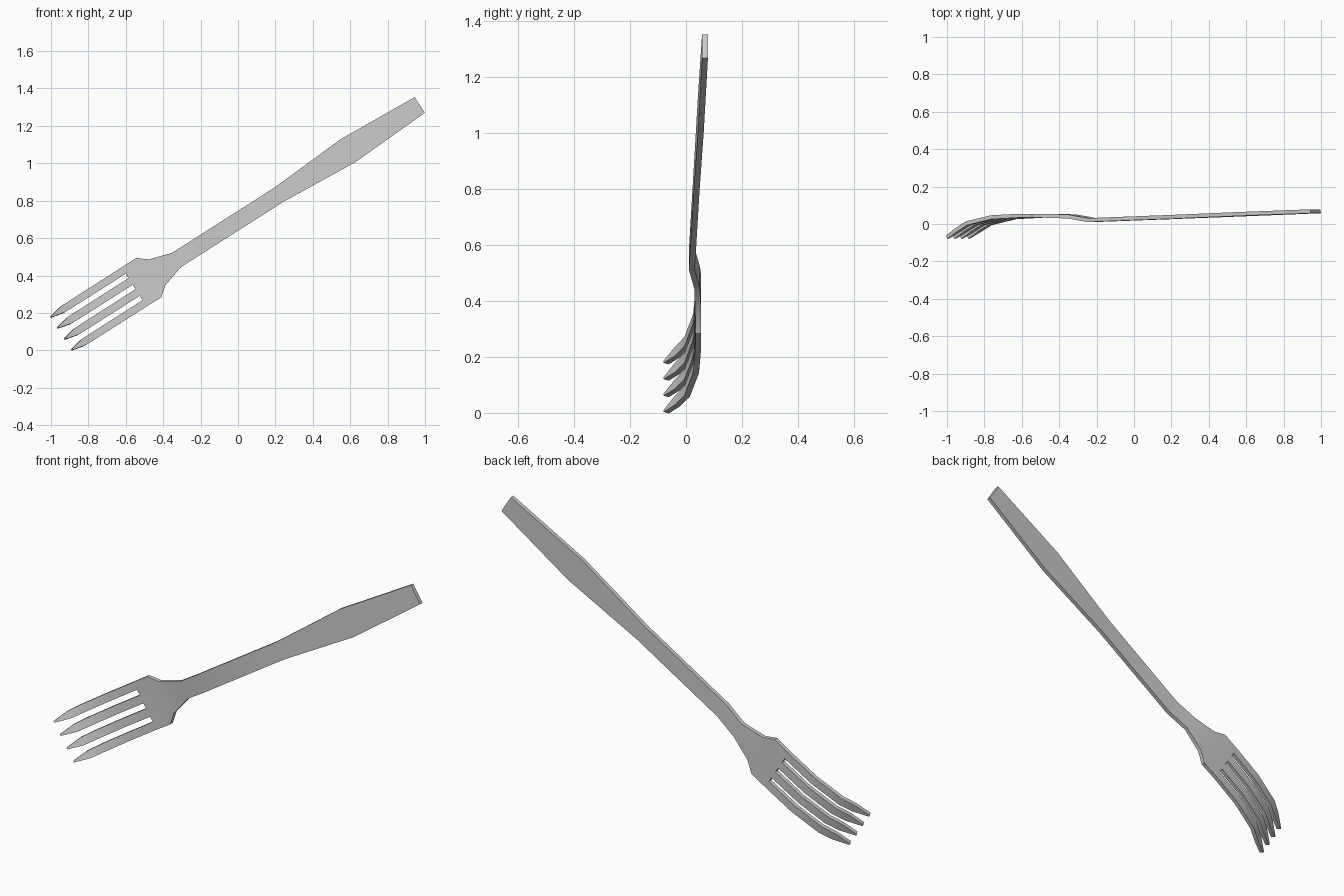
import bpy, bmesh
from math import cos, sin, radians

if "Cube" in bpy.data.objects:
    bpy.data.objects.remove(bpy.data.objects["Cube"])

ANGLE = radians(32.5)
COLS = [-0.124, -0.084, -0.056, -0.014, 0.014, 0.056, 0.084, 0.124]  # tine edges across the head


def place(s, t, y):
    """Along-fork distance s, across distance t, depth y -> world position."""
    return (-0.943 + s * cos(ANGLE) - t * sin(ANGLE), y,
            0.092 + s * sin(ANGLE) + t * cos(ANGLE))


# head and handle stations: distance, half width, depth
BODY = [(0.46, 0.124, 0.044), (0.552, 0.125, 0.044), (0.605, 0.082, 0.044),
        (0.727, 0.045, 0.040), (0.85, 0.045, 0.021), (1.38, 0.045, 0.038),
        (1.815, 0.073, 0.053), (2.27, 0.050, 0.068)]
# tine stations from root to tip: distance, half-width factor, depth
TINE = [(0.29, 1.0, 0.036), (0.135, 1.0, 0.004), (0.07, 0.95, -0.031), (0.0, 0.2, -0.071)]

bm = bmesh.new()

# head and handle sheet
rows = [[bm.verts.new(place(s, c / 0.124 * w, y)) for c in COLS] for s, w, y in BODY]
for a, b in zip(rows, rows[1:]):
    for i in range(len(COLS) - 1):
        bm.faces.new((a[i], b[i], b[i + 1], a[i + 1]))

# four curved, pointed tines
for k in range(0, 8, 2):
    mid, half = (COLS[k] + COLS[k + 1]) / 2, (COLS[k + 1] - COLS[k]) / 2
    prev = rows[0][k:k + 2]
    for s, f, y in TINE:
        cur = [bm.verts.new(place(s, mid + d * half * f, y)) for d in (-1, 1)]
        bm.faces.new((cur[0], prev[0], prev[1], cur[1]))
        prev = cur

bmesh.ops.recalc_face_normals(bm, faces=bm.faces[:])
mesh = bpy.data.meshes.new("fork")
bm.to_mesh(mesh)
bm.free()
fork = bpy.data.objects.new("fork", mesh)
bpy.context.collection.objects.link(fork)

# sheet thickness
solid = fork.modifiers.new("thickness", 'SOLIDIFY')
solid.thickness = 0.021
solid.offset = 0

bpy.context.view_layer.objects.active = fork
fork.select_set(True)
bpy.ops.object.modifier_apply(modifier="thickness")
bpy.ops.object.shade_smooth_by_angle(angle=radians(30))
